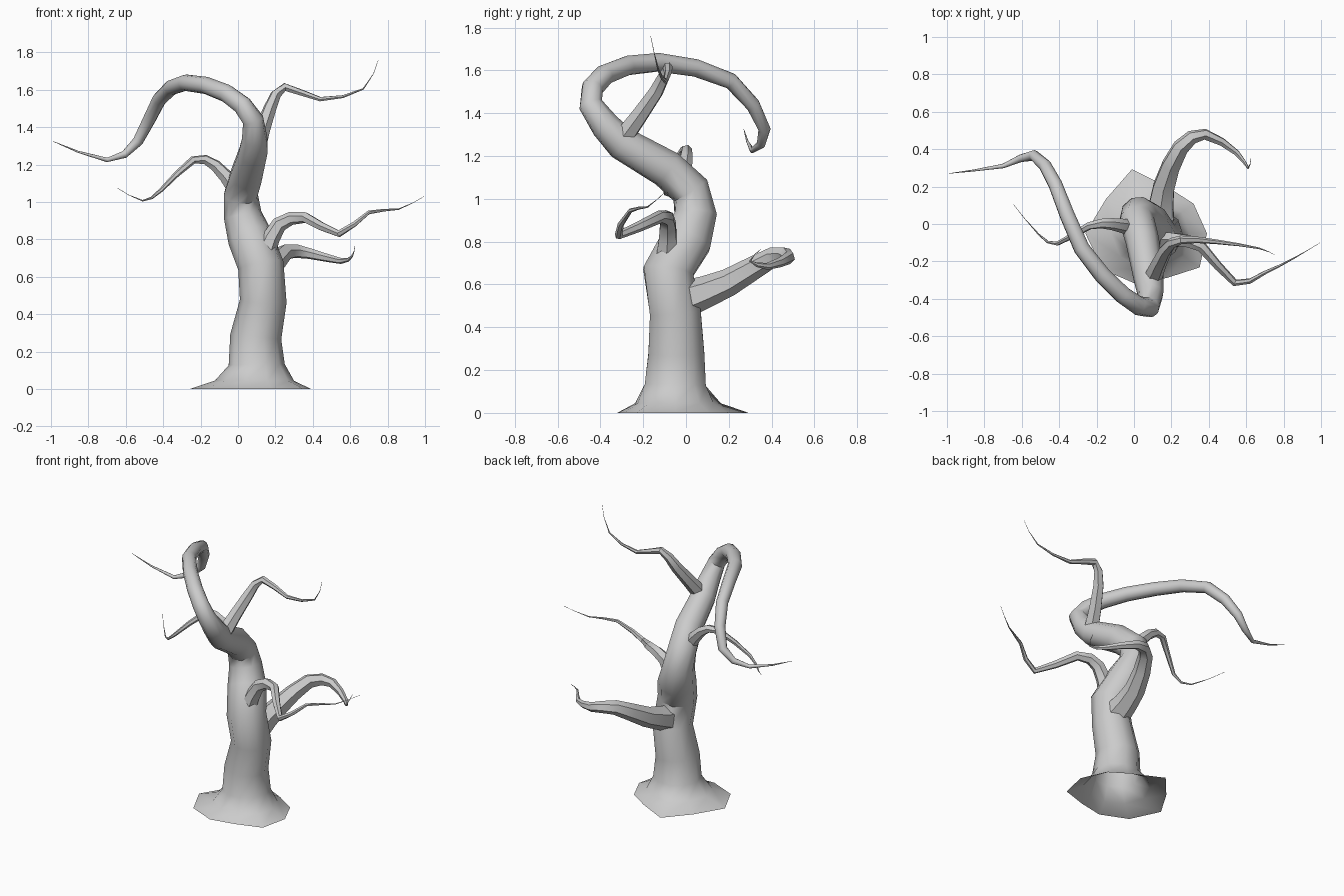
import bpy, bmesh
from math import sin, cos, pi, radians
from mathutils import Vector

if "Cube" in bpy.data.objects:
    bpy.data.objects.remove(bpy.data.objects["Cube"])


def refine(pts, n=2):
    """Catmull-Rom subdivision of a point list."""
    P = [Vector(p) for p in pts]
    out = []
    for i in range(len(P) - 1):
        a, b, c, d = P[max(i - 1, 0)], P[i], P[i + 1], P[min(i + 2, len(P) - 1)]
        for k in range(n):
            t = k / n
            out.append(0.5 * (2 * b + (c - a) * t + (2 * a - 5 * b + 4 * c - d) * t * t
                              + (3 * b - a - 3 * c + d) * t ** 3))
    return out + [P[-1]]


def tube(name, path, radii, sides, ref):
    """Skin a path; each radius is a number or a list with one value per side."""
    bm = bmesh.new()
    pos = [Vector(p[:3]) for p in path]
    u = Vector(ref)
    prev = None
    for i, p in enumerate(pos):
        t = (pos[min(i + 1, len(pos) - 1)] - pos[max(i - 1, 0)]).normalized()
        u = (u - t * u.dot(t)).normalized()
        v = t.cross(u)
        ring = []
        for k in range(sides):
            a = 2 * pi * k / sides
            r = radii[i][k] if isinstance(radii[i], list) else max(radii[i], 0.001)
            ring.append(bm.verts.new(p + (u * cos(a) + v * sin(a)) * r))
        if prev:
            for k in range(sides):
                j = (k + 1) % sides
                bm.faces.new((prev[k], prev[j], ring[j], ring[k]))
        prev = ring
    bm.faces.new(prev)
    me = bpy.data.meshes.new(name)
    bm.to_mesh(me)
    bm.free()
    ob = bpy.data.objects.new(name, me)
    bpy.context.collection.objects.link(ob)
    bpy.ops.object.select_all(action='DESELECT')
    ob.select_set(True)
    bpy.context.view_layer.objects.active = ob
    bpy.ops.object.shade_smooth_by_angle(angle=radians(40))


def branch(name, pts, r0, ref=(0, .3, 1)):
    """Side branch whose radius fades from r0 to a point."""
    path = refine(pts)
    n = len(path) - 1
    tube(name, path, [r0 * (1 - i / n) ** 1.5 for i in range(n + 1)], 6, ref)


# Root flare (open underneath): irregular rings narrowing up to the trunk
roots = [.29, .27, .26, .36, .31, .36, .33, .285, .25, .31]
flare = [[.15 + f * (r - .15) for r in roots] for f in (1, .35, 0)]
foot = [(.10, -.05, z) for z in (0, .045, .13)]

# Trunk, then the main limb curling forward, over and back (x, y, z, radius)
trunk = [(.095, -.045, .28, .137), (.135, -.05, .47, .125), (.122, -.083, .66, .123),
         (.065, .005, .81, .121), (.025, .045, .93, .102), (.015, .02, 1.04, .093),
         (.045, -.09, 1.14, .09)]
limb = refine([(.08, -.30, 1.26, .08), (.08, -.445, 1.44, .057), (-.06, -.38, 1.58, .049),
               (-.28, -.13, 1.638, .044), (-.42, .21, 1.55, .038), (-.535, .367, 1.325, .029),
               (-.70, .31, 1.225, .012), (-.99, .27, 1.325, .001)])
stem = trunk + limb
tube("trunk_and_main_limb", foot + stem, flare + [p[3] for p in stem], 10, (1, 0, 0))

# Side branches
branch("upper_right_branch", [(.10, -.29, 1.29), (.17, -.14, 1.50), (.25, -.085, 1.615),
                              (.44, -.095, 1.55), (.67, -.13, 1.605), (.75, -.165, 1.76)], .05)
branch("upper_left_branch", [(-.02, -.02, 1.08), (-.12, 0, 1.195), (-.24, -.01, 1.225),
                             (-.41, -.105, 1.065), (-.51, -.055, 1.007),
                             (-.645, .105, 1.075)], .045)
branch("lower_right_branch", [(.15, -.09, .74), (.22, -.085, .88), (.36, -.12, .917),
                              (.54, -.315, .83), (.70, -.26, .945), (.86, -.18, .962),
                              (.995, -.10, 1.03)], .055, (1, 0, .2))
branch("back_branch", [(.14, .02, .54), (.16, .20, .61), (.25, .41, .73), (.38, .48, .725),
                       (.55, .38, .685), (.61, .30, .71), (.625, .35, .765)], .085)
